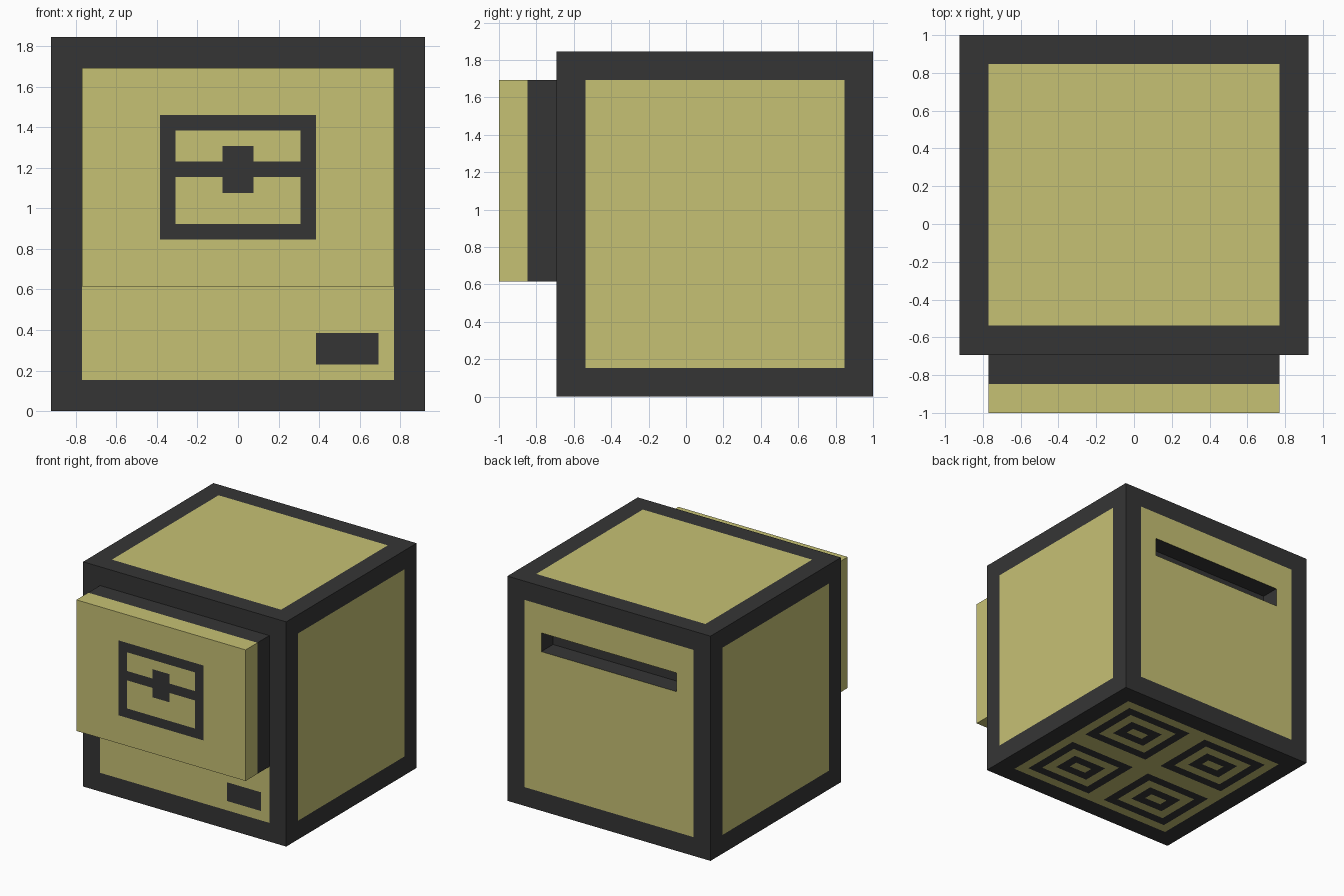
import bpy, bmesh, math
from mathutils import Vector, Matrix

if "Cube" in bpy.data.objects:
    bpy.data.objects.remove(bpy.data.objects["Cube"])

U = 1 / 13  # one block unit: 26 units along the longest side


def material(name, rgb):
    m = bpy.data.materials.new(name)
    m.diffuse_color = (*rgb, 1)
    m.use_nodes = True
    m.node_tree.nodes["Principled BSDF"].inputs["Base Color"].default_value = m.diffuse_color
    return m


KHAKI, DARK = 0, 1
MATS = [material("khaki", (0.565, 0.533, 0.175)),
        material("charcoal", (0.036, 0.036, 0.036))]


def cut_box(lo, hi, cuts):
    """Box between two corners (in units), sliced at the given x, y, z positions."""
    lo, hi = Vector(lo), Vector(hi)
    bm = bmesh.new()
    bmesh.ops.create_cube(bm, size=1, matrix=Matrix.Translation((lo + hi) / 2)
                          @ Matrix.Diagonal((*(hi - lo), 1)))
    for axis, positions in enumerate(cuts):
        n = Vector((0, 0, 0))
        n[axis] = 1
        for p in positions:
            bmesh.ops.bisect_plane(bm, geom=bm.verts[:] + bm.edges[:] + bm.faces[:],
                                   plane_co=n * p, plane_no=n, dist=1e-5)
    bm.normal_update()
    return bm


def finish(bm, name):
    bmesh.ops.scale(bm, vec=(U, U, U), verts=bm.verts)
    me = bpy.data.meshes.new(name)
    bm.to_mesh(me)
    bm.free()
    for m in MATS:
        me.materials.append(m)
    ob = bpy.data.objects.new(name, me)
    bpy.context.collection.objects.link(ob)
    return ob


def inside(v, a, b):
    return a < v < b


def body_colour(c, n):
    # khaki panel on every side, two units in from each edge
    in_x, in_y, in_z = inside(c.x, -10, 10), inside(c.y, -7, 11), inside(c.z, 2, 22)
    if abs(n.x) > .5:
        return KHAKI if in_y and in_z else DARK
    if abs(n.y) > .5:
        label = n.y < 0 and inside(c.x, 5, 9) and inside(c.z, 3, 5)
        return KHAKI if in_x and in_z and not label else DARK
    if not (in_x and in_y):
        return DARK
    if n.z > 0:
        return KHAKI
    # underside: four nests of concentric rectangles
    ax, ay = abs(c.x), abs(c.y - 2)
    d = min(ax - 1, 9 - ax, ay - 1, 8 - ay)
    return DARK if d > 0 and math.floor(d) % 2 == 0 else KHAKI


def door_colour(c, n):
    # dark rear half, khaki front half with a chest-like emblem
    if c.y > -11:
        return DARK
    if n.y > -.5 or not (abs(c.x) < 5 and inside(c.z, 11, 19)):
        return KHAKI
    frame = abs(c.x) > 4 or not inside(c.z, 12, 18)
    bar = inside(c.z, 15, 16)
    latch = abs(c.x) < 1 and inside(c.z, 14, 17)
    return DARK if frame or bar or latch else KHAKI


# Body
bm = cut_box((-12, -9, 0), (12, 13, 24),
             (range(-10, 11), range(-7, 12), (2, 3, 5, 17, 19, 22)))
for f in bm.faces:
    f.material_index = body_colour(f.calc_center_median(), f.normal)

# Slot pushed two units into the back
slot = [f for f in bm.faces if f.normal.y > .5
        and abs(f.calc_center_median().x) < 8
        and inside(f.calc_center_median().z, 17, 19)]
for f in slot:
    f.material_index = DARK
new = bmesh.ops.extrude_face_region(bm, geom=slot)["geom"]
bmesh.ops.translate(bm, vec=(0, -2, 0),
                    verts=[v for v in new if isinstance(v, bmesh.types.BMVert)])
bmesh.ops.delete(bm, geom=[f for f in slot if f.is_valid], context='FACES')
for f in bm.faces:
    c = f.calc_center_median()
    if abs(c.x) < 8.01 and inside(c.y, 10.9, 12.9) and inside(c.z, 16.9, 19.1):
        f.material_index = DARK
bmesh.ops.recalc_face_normals(bm, faces=bm.faces)
finish(bm, "body")

# Raised door on the front
bm = cut_box((-10, -13, 8), (10, -9, 22),
             ((-5, -4, -1, 1, 4, 5), (-11,), (11, 12, 14, 15, 16, 17, 18, 19)))
for f in bm.faces:
    f.material_index = door_colour(f.calc_center_median(), f.normal)
finish(bm, "door")
